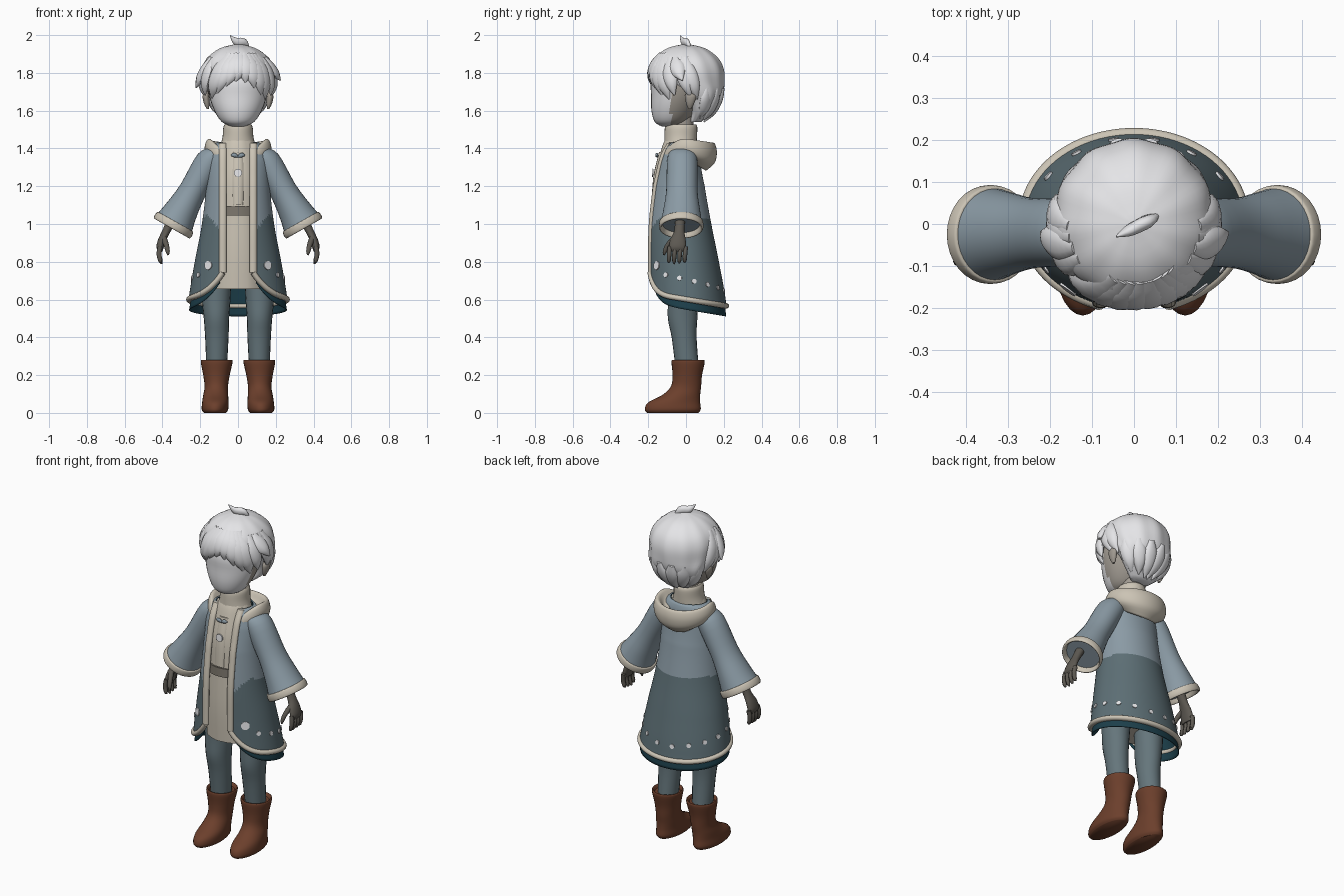
import bpy, bmesh
from math import sin, cos, pi, asin, sqrt, radians
from mathutils import Vector, Matrix

if "Cube" in bpy.data.objects:
    bpy.data.objects.remove(bpy.data.objects["Cube"])


def material(name, r, g, b):
    m = bpy.data.materials.new(name)
    m.use_nodes = True
    m.diffuse_color = (r, g, b, 1)
    bsdf = m.node_tree.nodes["Principled BSDF"]
    bsdf.inputs["Base Color"].default_value = (r, g, b, 1)
    bsdf.inputs["Roughness"].default_value = 0.8
    return m


WHITE = material("white", .82, .82, .84)
SKIN = material("shaded skin", .36, .33, .29)
GLOVE = material("dark hand", .11, .1, .085)
PALE = material("pale blue cloth", .26, .33, .38)
SLATE = material("slate blue cloth", .11, .16, .18)
TEAL = material("dark teal lining", .012, .05, .07)
CREAM = material("cream cloth", .6, .55, .46)
LEATHER = material("brown leather", .15, .05, .025)
BELT = material("belt grey", .2, .18, .15)
HOSE = material("leggings blue", .13, .18, .2)


def spline(rows, t):
    """Smooth interpolation through rows of numbers, t counted in rows."""
    n = len(rows)
    i = min(int(t), n - 2)
    f = t - i
    p0, p1, p2, p3 = rows[max(i - 1, 0)], rows[i], rows[i + 1], rows[min(i + 2, n - 1)]
    return [b + f / 2 * (c - a + f * (2 * a - 5 * b + 4 * c - d + f * (3 * (b - c) + d - a)))
            for a, b, c, d in zip(p0, p1, p2, p3)]


def finish(name, bm, mats, rule=None, thick=0):
    bmesh.ops.recalc_face_normals(bm, faces=bm.faces)
    for f in bm.faces:
        f.material_index = rule(f.calc_center_median()) if rule else 0
    mesh = bpy.data.meshes.new(name)
    bm.to_mesh(mesh)
    bm.free()
    ob = bpy.data.objects.new(name, mesh)
    bpy.context.collection.objects.link(ob)
    for m in mats:
        mesh.materials.append(m)
    bpy.ops.object.select_all(action='DESELECT')
    ob.select_set(True)
    bpy.context.view_layer.objects.active = ob
    bpy.ops.object.shade_smooth_by_angle(angle=radians(50))
    if thick:
        mod = ob.modifiers.new("thickness", 'SOLIDIFY')
        mod.thickness, mod.offset = thick, 0
    return ob


def grid(bm, rings, closed):
    vs = [[bm.verts.new(p) for p in ring] for ring in rings]
    for r0, r1 in zip(vs, vs[1:]):
        n = len(r0)
        for j in range(n if closed else n - 1):
            k = (j + 1) % n
            bm.faces.new((r0[j], r0[k], r1[k], r1[j]))
    return vs


def loft(name, rows, *mats, axis=None, ref=(0, 1, 0), side=1, sides=20, sub=4, ripple=0, rule=None):
    """Elliptical rings (x, y, z, width, depth) skinned along a path."""
    rows = [(r[0] * side, *r[1:]) for r in rows]
    count = (len(rows) - 1) * sub
    path = [spline(rows, i / sub) for i in range(count + 1)]
    rings = []
    for i, p in enumerate(path):
        t = Vector(axis) if axis else Vector(path[min(i + 1, count)][:3]) - Vector(path[max(i - 1, 0)][:3])
        if axis:
            t.x *= side
        t.normalize()
        v = Vector(ref)
        v = (v - t * v.dot(t)).normalized()
        u = v.cross(t)
        ring = []
        for j in range(sides):
            a = 2 * pi * j / sides
            k = 1 + ripple * cos(11 * a + i * .1)
            ring.append(Vector(p[:3]) + u * (cos(a) * max(p[3], .002) * k) + v * (sin(a) * max(p[4], .002) * k))
        rings.append(ring)
    bm = bmesh.new()
    vs = grid(bm, rings, True)
    bm.faces.new(vs[0])
    bm.faces.new(vs[-1])
    return finish(name, bm, mats, rule)


UP = (0, 0, 1)

# Head, ears and neck
loft("head", [(0, -.085, 1.515, .03, .04), (0, -.08, 1.54, .085, .085), (0, -.065, 1.6, .125, .118),
              (0, -.05, 1.68, .152, .135), (0, -.045, 1.76, .155, .14), (0, -.03, 1.85, .12, .12)],
     WHITE, SKIN, axis=UP, sides=32, rule=lambda c: int(c.y > -.08))
loft("neck", [(0, -.02, 1.45, .06, .06), (0, -.02, 1.6, .06, .06)], SKIN, axis=UP)
for s, tag in ((1, "left"), (-1, "right")):
    loft(tag + "_ear", [(.16, .02, 1.61, .006, .008), (.166, .022, 1.64, .015, .022),
                        (.17, .025, 1.68, .017, .03), (.165, .025, 1.705, .006, .012)], SKIN, axis=UP, side=s)

# Hair: rippled cap, tapered locks and a crown tuft
loft("hair_cap", [(0, .05, 1.54, .06, .03), (0, .08, 1.6, .13, .055), (0, .085, 1.68, .165, .105),
                  (0, .03, 1.75, .185, .172), (0, .008, 1.82, .188, .19), (0, .002, 1.88, .16, .165),
                  (0, 0, 1.93, .095, .1), (0, 0, 1.953, .01, .01)], WHITE, axis=UP, sides=66, ripple=.014)


def scalp(az, z, lift=0):
    d = z - 1.76
    k = sqrt(max(.02, 1 - (d / .2) ** 2)) if d > 0 else 1 - (d / .3) ** 2
    k += lift
    return (.188 * k * sin(az), .005 - .195 * k * cos(az), z)


def lock(name, az0, az1, z0, z1, size=1, lift=0):
    rows = []
    for t, w, d in ((0, .02, .012), (.35, .045, .02), (.7, .036, .02), (1, .003, .003)):
        az = radians(az0 + (az1 - az0) * t)
        rows.append((*scalp(az, z0 + (z1 - z0) * t, lift * t * t), w * size, d))
    mid = radians((az0 + az1) / 2)
    loft(name, rows, WHITE, ref=(sin(mid), -cos(mid), .4), sides=10)


for i, (az, z) in enumerate([(-55, 1.66), (-38, 1.69), (-20, 1.73), (-4, 1.755), (12, 1.75),
                             (28, 1.72), (44, 1.68), (58, 1.66)]):
    lock(f"fringe_lock_{i}", az * .5 + 8, az, 1.9, z, 1.05)
for s, tag in ((1, "left"), (-1, "right")):
    for i, (az, z, lift) in enumerate([(70, 1.68, .05), (84, 1.74, .2), (96, 1.67, .02), (108, 1.66, 0)]):
        lock(f"{tag}_side_lock_{i}", s * az * .8, s * az, 1.88, z + .02 * s * (i == 1), .9, lift)
    for i, az in enumerate((124, 146, 168)):
        lock(f"{tag}_nape_lock_{i}", s * az, s * (az + 6), 1.72, 1.56 - .01 * i, .9)
loft("crown_tuft", [(.055, .02, 1.935, .006, .006), (.03, .005, 1.96, .022, .016),
                    (-.01, -.015, 1.967, .02, .014), (-.042, -.03, 1.998, .002, .002)], WHITE, sides=10)

# Coat body: an open sheet described by angle and height
SHAPE = [(1.44, -.03, .1, .08), (1.4, -.03, .145, .095), (1.33, -.038, .16, .11), (1.2, -.042, .165, .137),
         (1, -.035, .187, .165), (.8, -.015, .225, .185), (.6, .003, .258, .203), (.45, .01, .28, .215)]


def section(z):
    for i, (a, b) in enumerate(zip(SHAPE, SHAPE[1:])):
        if z >= b[0]:
            break
    return spline(SHAPE, i + min(1, max(0, (a[0] - z) / (a[0] - b[0]))))[1:]


def coat_point(a, z, k=1):
    cy, rx, ry = section(z)
    return Vector((rx * k * sin(a), cy - ry * k * cos(a), z))


def sheet_point(u, v, k=1, drop=0, gap=.08):
    def angle(z):
        a0 = asin(min(.95, gap / section(z)[1]))
        return a0 + (2 * pi - 2 * a0) * u
    p = coat_point(angle(.62), .62)
    hem = .635 - .17 * (p.y + .2) - drop
    if p.y < 0:
        hem += .11 * max(0, 1 - (abs(p.x) - gap) / .16) ** 2
    z = 1.43 + (hem - 1.43) * v
    return coat_point(angle(z), z, k)


def coat_tone(c):
    edge = min(1.07, .84 + 1.35 * abs(c.x)) if c.y < -.1 else 1.03
    return int(c.z < edge)


def sheet(name, mats, rule=None, thick=.008, **kw):
    bm = bmesh.new()
    grid(bm, [[sheet_point(j / 72, i / 64, **kw) for j in range(73)] for i in range(65)], False)
    return finish(name, bm, mats, rule, thick)


sheet("coat_body", (PALE, SLATE), coat_tone)
sheet("coat_lining", (TEAL,), thick=.004, k=.96, drop=.055, gap=.1)

# Cream trim down the front edges and round the hem
for u, tag in ((0, "left"), (1, "right")):
    loft(tag + "_front_trim", [(*sheet_point(u, v / 12), .02, .013) for v in range(13)], CREAM, axis=UP, sides=12)
edge = [sheet_point(j / 60, 1) for j in range(61)]
loft("hem_trim", [(*p, .017, .015) for p in edge], CREAM, ref=UP, sides=10, sub=2)


# Pale dots above the hem
def dot(name, a, z, r, mat=WHITE, k=1):
    cy, rx, ry = section(z)
    n = Vector((sin(a) / rx, -cos(a) / ry, .6)).normalized()
    m = Matrix.Translation(coat_point(a, z, k) + n * .006) @ n.to_track_quat('Z', 'Y').to_matrix().to_4x4()
    bm = bmesh.new()
    bmesh.ops.create_cone(bm, cap_ends=True, segments=10, radius1=r, radius2=r, depth=.006, matrix=m)
    finish(name, bm, [mat])


for s, tag in ((1, "left"), (-1, "right")):
    dot(tag + "_front_flower", s * .74, .78, .024)
    for i in range(6):
        a = 1.05 + i * .38
        dot(f"{tag}_hem_dot_{i}", s * a, .73 - .017 * i, .013)

# Tunic, belt, collar and fastenings
loft("tunic", [(0, -.02, .655, .16, .155), (0, -.03, .85, .15, .152), (0, -.04, 1.07, .135, .135),
               (0, -.042, 1.25, .13, .125), (0, -.035, 1.4, .1, .095), (0, -.03, 1.45, .08, .08)],
     CREAM, axis=UP, sides=40, ripple=.01)
loft("belt", [(0, -.04, 1.045, .145, .146), (0, -.04, 1.095, .142, .143)], BELT, axis=UP, sides=40)
loft("placket", [(0, -.165, 1.1, .03, .018), (0, -.155, 1.25, .034, .018), (0, -.125, 1.38, .03, .018)],
     CREAM, axis=UP, sides=12)
dot("chest_button", 0, 1.27, .022, k=1.06)
for s, tag in ((1, "left"), (-1, "right")):
    loft(tag + "_bow_loop", [(0, -.15, 1.355, .005, .006), (.02, -.155, 1.365, .012, .008),
                             (.036, -.15, 1.362, .004, .004)], PALE, side=s, sides=8)
loft("collar", [(0, -.03, 1.41, .095, .085), (0, -.028, 1.46, .082, .086), (0, -.026, 1.51, .078, .086),
                (0, -.025, 1.528, .07, .078)], CREAM, axis=UP, sides=28)

# Lowered hood: cross-sections swept round the neck, dark inside
bm = bmesh.new()
rings = []
for i in range(49):
    a = .45 + (2 * pi - .9) * i / 48
    back = (1 - cos(a)) / 2
    rim = 1.465 - .04 * back - .1 * max(0, cos(a)) ** 2
    rows = [(.6, -.04), (.8, -.035), (1, 0), (1.1, -.01), (1.15, -.04 - .01 * back),
            (1.06, -.055 - .045 * back), (.72, -.06 - .08 * back)]
    ring = []
    for j in range(25):
        k, dz = spline(rows, j / 4)
        ring.append((.15 * k * sin(a), .01 - .13 * k * cos(a), rim + dz))
    rings.append(ring)
grid(bm, rings, False)
bm.faces.ensure_lookup_table()
for f in bm.faces:
    f.tag = f.index % 24 < 7
dark = {tuple(round(x, 5) for x in f.calc_center_median()) for f in bm.faces if f.tag}
finish("hood", bm, (CREAM, TEAL), lambda c: int(tuple(round(x, 5) for x in c) in dark), .008)

# Sleeves, cuffs, hands, leggings and boots
AXIS = (.49, 0, -.87)
for s, tag in ((1, "left"), (-1, "right")):
    loft(tag + "_sleeve", [(.1, -.02, 1.385, .045, .065), (.15, -.02, 1.335, .072, .08), (.24, -.022, 1.175, .073, .083),
                           (.3, -.023, 1.07, .088, .098), (.338, -.025, 1, .105, .111)],
         PALE, axis=AXIS, side=s, sides=32)
    loft(tag + "_cuff", [(.33, -.025, 1.012, .1, .106), (.332, -.025, 1.01, .109, .115), (.342, -.025, .992, .113, .118),
                         (.35, -.025, .978, .11, .115), (.348, -.025, .98, .1, .105), (.33, -.025, 1.015, .09, .095)],
         CREAM, axis=AXIS, side=s, sides=32)
    loft(tag + "_hand", [(.33, -.03, 1.06, .03, .03), (.375, -.035, .97, .024, .026), (.4, -.042, .92, .022, .04),
                         (.412, -.045, .88, .02, .045), (.412, -.045, .855, .012, .04)], GLOVE, axis=UP, side=s)
    for i in range(4):
        y = -.085 + .028 * i
        tip = .785 + .012 * abs(i - 1.3)
        loft(f"{tag}_finger_{i}", [(.412, y, .88, .013, .012), (.418, y - .004, .84, .013, .012),
                                   (.41, y - .006, .805, .011, .01), (.402, y - .006, tip, .004, .004)],
             GLOVE, side=s, sides=8)
    loft(tag + "_thumb", [(.395, -.06, .93, .016, .014), (.38, -.095, .89, .014, .013),
                          (.372, -.112, .855, .011, .011), (.37, -.116, .835, .004, .004)], GLOVE, side=s, sides=8)
    loft(tag + "_legging", [(.11, -.01, .74, .078, .085), (.115, -.015, .6, .075, .08), (.114, -.018, .5, .067, .078),
                            (.112, -.01, .4, .062, .066), (.113, .005, .25, .055, .062)], HOSE, axis=UP, side=s)
    loft(tag + "_boot", [(.122, -.07, 0, .058, .135), (.122, -.07, .018, .07, .148), (.12, -.063, .055, .07, .138),
                         (.118, -.025, .095, .066, .1), (.115, 0, .14, .062, .08), (.114, .007, .2, .07, .078),
                         (.113, .011, .268, .084, .088), (.113, .011, .28, .078, .082), (.113, .011, .265, .068, .07)],
         LEATHER, axis=UP, side=s, sides=28)
